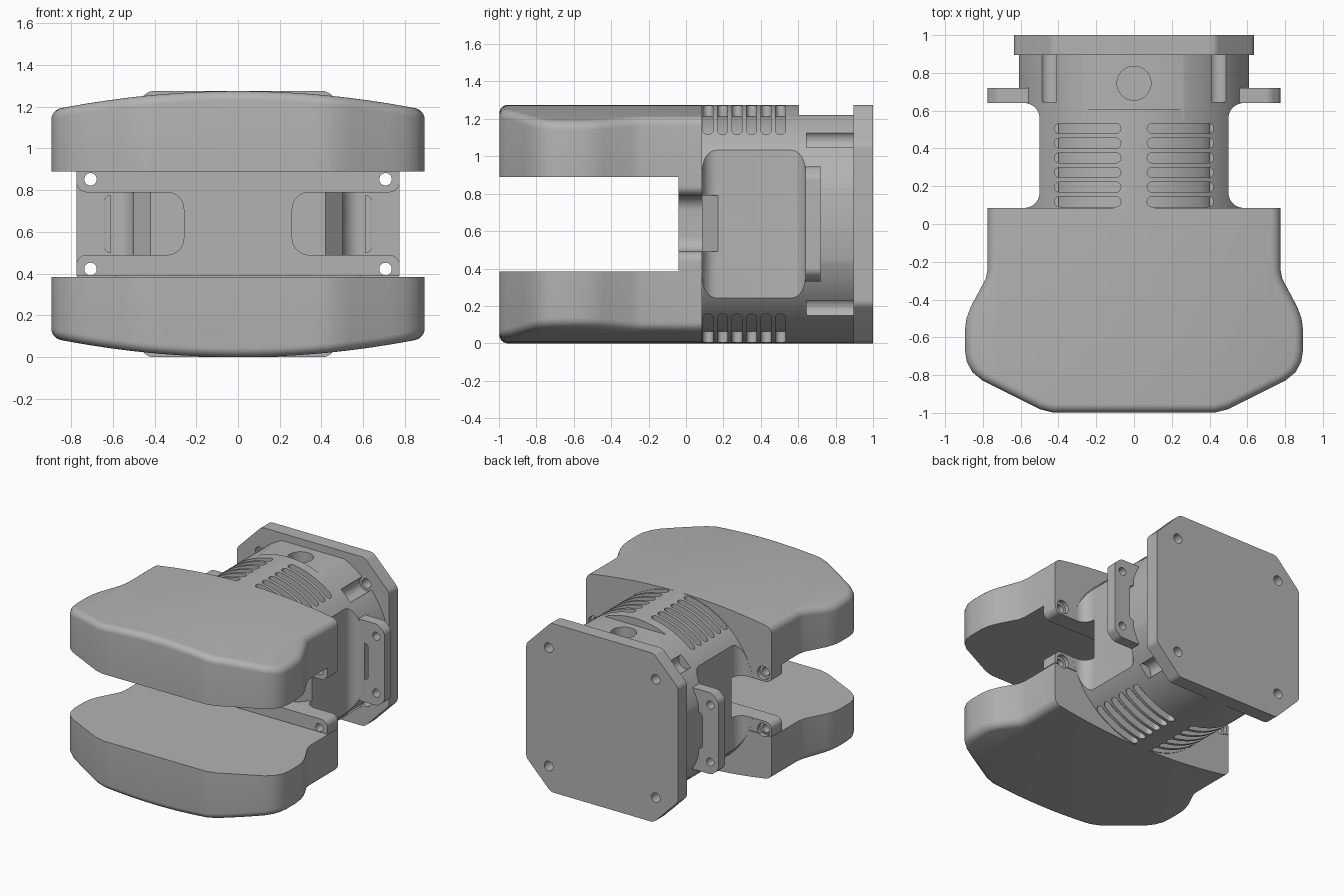
import bpy, bmesh, math
from mathutils import Vector

if "Cube" in bpy.data.objects:
    bpy.data.objects.remove(bpy.data.objects["Cube"], do_unlink=True)

MID = 0.6375          # height of the horizontal symmetry plane
REAR = 0.085          # rear face of the jaws and web
RADIUS = 0.6375       # barrel radius

grey = bpy.data.materials.new("plain grey")
grey.use_nodes = True
grey.diffuse_color = (0.45, 0.45, 0.45, 1)
grey.node_tree.nodes["Principled BSDF"].inputs["Base Color"].default_value = grey.diffuse_color


def finish(name, bm):
    bmesh.ops.recalc_face_normals(bm, faces=bm.faces)
    mesh = bpy.data.meshes.new(name)
    bm.to_mesh(mesh)
    bm.free()
    mesh.materials.append(grey)
    obj = bpy.data.objects.new(name, mesh)
    bpy.context.collection.objects.link(obj)
    return obj


def rounded(corners, steps=8):
    """Turn (a, b, radius) corners into a polygon with arcs."""
    out = []
    for i, corner in enumerate(corners):
        p = Vector(corner[:2])
        if len(corner) < 3:
            out.append(p)
            continue
        u = (Vector(corners[i - 1][:2]) - p).normalized()
        v = (Vector(corners[(i + 1) % len(corners)][:2]) - p).normalized()
        half, r = u.angle(v) / 2, corner[2]
        c = p + (u + v).normalized() * r / math.sin(half)
        a, b = p + u * r / math.tan(half) - c, p + v * r / math.tan(half) - c
        out += [c + a.lerp(b, k / steps).normalized() * r for k in range(steps + 1)]
    return out


def circle(a, b, r, n=32):
    return [Vector((a + r * math.cos(2 * math.pi * k / n),
                    b + r * math.sin(2 * math.pi * k / n))) for k in range(n)]


def prism(name, profiles, axis, lo, hi):
    """Extrude profiles along y (given as x, z) or z (given as x, y)."""
    bm = bmesh.new()
    for pts in profiles:
        rings = []
        for h in (lo, hi):
            rings.append([bm.verts.new((p[0], h, p[1]) if axis == "y" else (p[0], p[1], h))
                          for p in pts])
        bm.faces.new(rings[0])
        bm.faces.new(rings[1])
        for i in range(len(pts)):
            bm.faces.new((rings[0][i - 1], rings[0][i], rings[1][i], rings[1][i - 1]))
    return finish(name, bm)


def cut(target, cutter, keep=False):
    cutter.hide_render = True
    mod = target.modifiers.new("cut", "BOOLEAN")
    mod.operation, mod.solver, mod.object = "DIFFERENCE", "EXACT", cutter
    bpy.context.view_layer.objects.active = target
    bpy.ops.object.modifier_apply(modifier=mod.name)
    if not keep:
        bpy.data.objects.remove(cutter, do_unlink=True)


def flip(pts):
    return [(-p[0], p[1]) for p in pts][::-1]


def both(pts):
    return [pts, flip(pts)]


# Jaws: outline with a rolled outer edge and a gently arched outer face
side = [(0.775, REAR), (0.775, -0.24), (0.785, -0.29), (0.865, -0.44), (0.887, -0.5),
        (0.895, -0.56), (0.895, -0.67), (0.885, -0.73), (0.855, -0.785), (0.8, -0.83),
        (0.55, -0.955), (0.5, -0.98), (0.43, -0.998)]
outline = [Vector(p) for p in side + flip(side)]


def inset(d):
    out = []
    for i, p in enumerate(outline):
        if i in (0, len(outline) - 1):
            out.append(p - Vector((math.copysign(d, p.x), 0)))
            continue
        e, f = (p - outline[i - 1]).normalized(), (outline[i + 1] - p).normalized()
        n = (Vector((e.y, -e.x)) + Vector((f.y, -f.x))).normalized()
        out.append(p + n * d / n.dot(Vector((e.y, -e.x))))
    return out


def jaw(name, sign):
    bm = bmesh.new()
    base, top, r, steps = 0.89 - MID, RADIUS, 0.045, 6
    levels = [(0, base)]
    for k in range(steps + 1):
        a = k / steps * math.pi / 2
        levels.append((r * (1 - math.cos(a)), top - r * (1 - math.sin(a))))
    rings = [[bm.verts.new((p.x, p.y, z)) for p in inset(d)] for d, z in levels]
    bm.faces.new(rings[0])
    bm.faces.new(rings[-1])
    for low, high in zip(rings, rings[1:]):
        for i in range(len(low)):
            bm.faces.new((low[i - 1], low[i], high[i], high[i - 1]))
    for k in range(-8, 9):
        bmesh.ops.bisect_plane(bm, geom=bm.verts[:] + bm.edges[:] + bm.faces[:],
                               plane_co=(k * 0.09, 0, 0), plane_no=(1, 0, 0))
    for v in bm.verts:
        if v.co.z > base + 0.01:
            v.co.z -= v.co.x ** 2 / 8.8
        v.co.z = MID + sign * v.co.z
    return finish(name, bm)


jaws = [jaw("upper_jaw", 1), jaw("lower_jaw", -1)]

# Web joining the jaws, with an open notch on each side
half = [(0.775, 0.89), (0.775, 0.79, 0.05), (0.26, 0.79, 0.08),
        (0.26, 0.49, 0.08), (0.775, 0.49, 0.05), (0.775, 0.39)]
pts = rounded(half)
web = prism("jaw_web", [pts + flip(pts)], "y", -0.04, REAR)

# Bolt holes and counterbores through the web
bolts = [(x, MID + z) for x in (-0.707, 0.707) for z in (-0.215, 0.215)]
cut(web, prism("bolt_cutter", [circle(*b, 0.03) for b in bolts], "y", -0.2, 0.2))
bore = prism("bore_cutter", [circle(*b, 0.05) for b in bolts], "y", REAR - 0.03, 0.2)
for part in jaws:
    cut(part, bore, keep=True)
cut(web, bore)

# Barrel with scooped sides, rear flats and a top flat
barrel = prism("barrel", [circle(0, MID, RADIUS, 128)], "y", REAR, 0.9)
scoop = rounded([(0.5, REAR + 0.0005, 0.08), (0.9, REAR + 0.0005), (0.9, 0.64), (0.5, 0.64, 0.08)])
cut(barrel, prism("scoop_cutter", both(scoop), "z", -0.2, 1.5))
flat = [(0.61, 0.6), (0.9, 0.6), (0.9, 1), (0.61, 1)]
cut(barrel, prism("flat_cutter", both(flat), "z", -0.2, 1.5))
cut(barrel, prism("top_cutter", [[(-0.5, 0.605), (0.5, 0.605), (0.5, 1), (-0.5, 1)]], "z", 1.22, 1.5))
cut(barrel, prism("port_cutter", [circle(0, 0.745, 0.09)], "z", 1.1, 1.5))
relief = [(0.34, 0), (0.42, REAR), (0.5, 0.17), (0.7, 0.17), (0.7, 0)]
cut(barrel, prism("relief_cutter", both(relief), "z", 0.49, 0.79))

# Screw channels along the barrel
screws = [(x, MID + z) for x in (-0.447, 0.447) for z in (-0.447, 0.447)]
cut(barrel, prism("channel_cutter", [circle(*s, 0.056) for s in screws], "y", 0.645, 1))

# Cooling slots above and below, backed by an inner core
slots = []
for i in range(6):
    y = 0.118 + i * 0.0775
    slots += both(rounded([(0.07, y - 0.027, 0.026), (0.42, y - 0.027, 0.026),
                           (0.42, y + 0.027, 0.026), (0.07, y + 0.027, 0.026)]))
for lo, hi in ((1.02, 1.5), (-0.2, 0.255)):
    cut(barrel, prism("slot_cutter", slots, "z", lo, hi))
core = prism("inner_core", [[(max(-0.4, min(0.4, p.x)), p.y) for p in circle(0, MID, 0.58, 96)]],
             "y", REAR + 0.005, 0.6)

# Side ears with bolt holes and a slot
ear = rounded([(0.5, 0.33), (0.72, 0.33, 0.06), (0.775, 0.38, 0.05),
               (0.775, 0.895, 0.05), (0.72, 0.945, 0.06), (0.5, 0.945)])
ears = prism("side_ears", both(ear), "y", 0.64, 0.72)
slot = rounded([(0.57, 0.5, 0.03), (0.64, 0.5, 0.03), (0.64, 0.775, 0.03), (0.57, 0.775, 0.03)])
cut(ears, prism("ear_cutter", both(slot) + [circle(*b, 0.03) for b in bolts], "y", 0.5, 0.8))

# Rear mounting plate with cut corners and screw holes
edge = [(0.635, MID + 0.43, 0.06), (0.43, 1.275, 0.06)]
low = [(x, 2 * MID - z, r) for x, z, r in edge]
right = low[::-1] + edge
plate = prism("mounting_plate", [rounded(right + [(-x, z, r) for x, z, r in right[::-1]])],
              "y", 0.895, 1.0)
cut(plate, prism("screw_cutter", [circle(*s, 0.036) for s in screws], "y", 0.8, 1.1))

# Smooth curved faces, keep edges sharp
bpy.ops.object.select_all(action="DESELECT")
for part in jaws + [web, barrel, core, ears, plate]:
    part.select_set(True)
bpy.context.view_layer.objects.active = barrel
bpy.ops.object.shade_smooth_by_angle(angle=math.radians(28))
